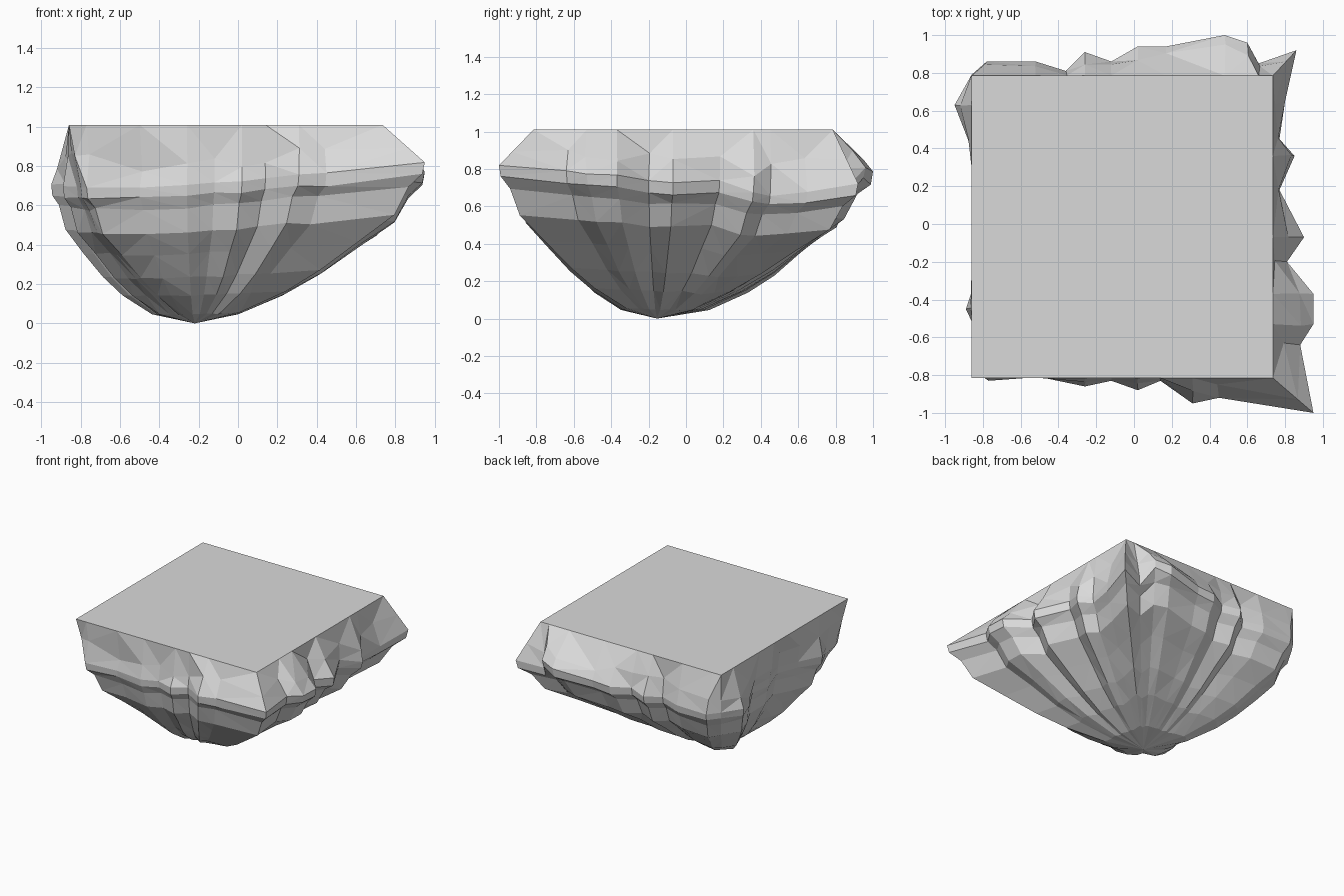
import bpy
import bmesh
import random
from mathutils import Vector

random.seed(7)

cube = bpy.data.objects.get("Cube")
if cube:
    bpy.data.objects.remove(cube, do_unlink=True)

# Plateau rectangle, lowest tip and plateau height
LEFT, RIGHT, FRONT, BACK = -0.86, 0.735, -0.815, 0.785
TIP = Vector((-0.22, -0.155, 0.0))
TOP = 1.01

# Jagged lip outline in hundredths, one list for each side, starting at its corner
front_lip = [(-80, -76), (-77, -83), (-50, -81), (-26, -86), (-12, -83), (2, -88),
             (14, -83), (31, -95), (45, -92)]
right_lip = [(95, -100), (88, -64), (95, -53), (95, -37), (81, -20), (90, -7),
             (77, 18), (85, 36), (77, 45), (80, 65)]
back_lip = [(86, 92), (66, 85), (60, 96), (48, 100), (17, 94), (2, 94),
            (-12, 86), (-26, 91), (-36, 81), (-52, 86), (-78, 86)]
left_lip = [(-86, 79), (-95, 63), (-88, 45), (-80, 30), (-82, 12), (-77, -6),
            (-82, -24), (-89, -45), (-82, -60)]
sides = [front_lip, right_lip, back_lip, left_lip]

# Underside rings: fraction of the reach from the tip, and height
underside = [(0.99, 0.69), (0.93, 0.63), (0.87, 0.50), (0.71, 0.38),
             (0.55, 0.25), (0.40, 0.15), (0.20, 0.05)]


def plateau_point(side, index, x, y):
    """Point on the straight plateau edge above a lip point."""
    if index == 0:
        x = LEFT if side in (0, 3) else RIGHT
        y = FRONT if side in (0, 1) else BACK
    elif side in (0, 2):
        y = FRONT if side == 0 else BACK
    else:
        x = RIGHT if side == 1 else LEFT
    x = min(max(x, LEFT), RIGHT)
    y = min(max(y, FRONT), BACK)
    return Vector((x, y, TOP))


def lip_height(x, y):
    """The lip rises towards the right and sags at the back right corner."""
    rise = 0.1 * max(x, -0.4) * abs(y) + 0.02 * max(0.0, y)
    sag = 0.11 * min(1.0, max(0.0, 5 * y - 1)) if x > 0.65 else 0.0
    return 0.725 + rise - sag + random.uniform(-0.01, 0.01)


def column(side, index, x, y):
    """Points from the plateau edge down to just above the tip."""
    edge = plateau_point(side, index, x, y)
    lip = Vector((x, y, lip_height(x, y)))
    bulge = edge.lerp(lip, random.uniform(0.45, 0.75))
    if index:
        outward = Vector((x, y, 0)).normalized()
        bulge += outward * random.uniform(-0.025, 0.02)
    points = [edge, bulge, lip]
    # Short sides are full and steep, the front left corner is worn away
    fullness = 0.85 + 0.17 * x + 0.1 * max(0.0, y)
    if x < 0 and y < 0:
        fullness += 1.3 * max(0.0, x * y - 0.3)
    for reach, height in underside:
        p = TIP.lerp(lip, reach ** fullness)
        p.z = height * lip.z / 0.75 + random.uniform(-0.01, 0.01) * reach
        points.append(p)
    return points


columns = [column(s, i, x / 100, y / 100)
           for s, lip in enumerate(sides) for i, (x, y) in enumerate(lip)]

# Rock body: skin the columns, close with the tip fan and flat plateau
bm = bmesh.new()
grid = [[bm.verts.new(p) for p in col] for col in columns]
tip = bm.verts.new(TIP)
for a, b in zip(grid, grid[1:] + grid[:1]):
    for k in range(len(a) - 1):
        bm.faces.new((a[k], a[k + 1], b[k + 1], b[k]))
    bm.faces.new((a[-1], tip, b[-1]))
plateau = bm.faces.new([col[0] for col in grid])
bmesh.ops.triangulate(bm, faces=[f for f in bm.faces if f is not plateau],
                      quad_method='SHORT_EDGE')
bmesh.ops.recalc_face_normals(bm, faces=bm.faces[:])

mesh = bpy.data.meshes.new("floating_rock")
bm.to_mesh(mesh)
bm.free()
rock = bpy.data.objects.new("floating_rock", mesh)
bpy.context.collection.objects.link(rock)

# Single stone colour
stone = bpy.data.materials.new("stone_grey")
stone.use_nodes = True
colour = (0.7, 0.7, 0.7, 1.0)
stone.diffuse_color = colour
stone.node_tree.nodes["Principled BSDF"].inputs["Base Color"].default_value = colour
mesh.materials.append(stone)
